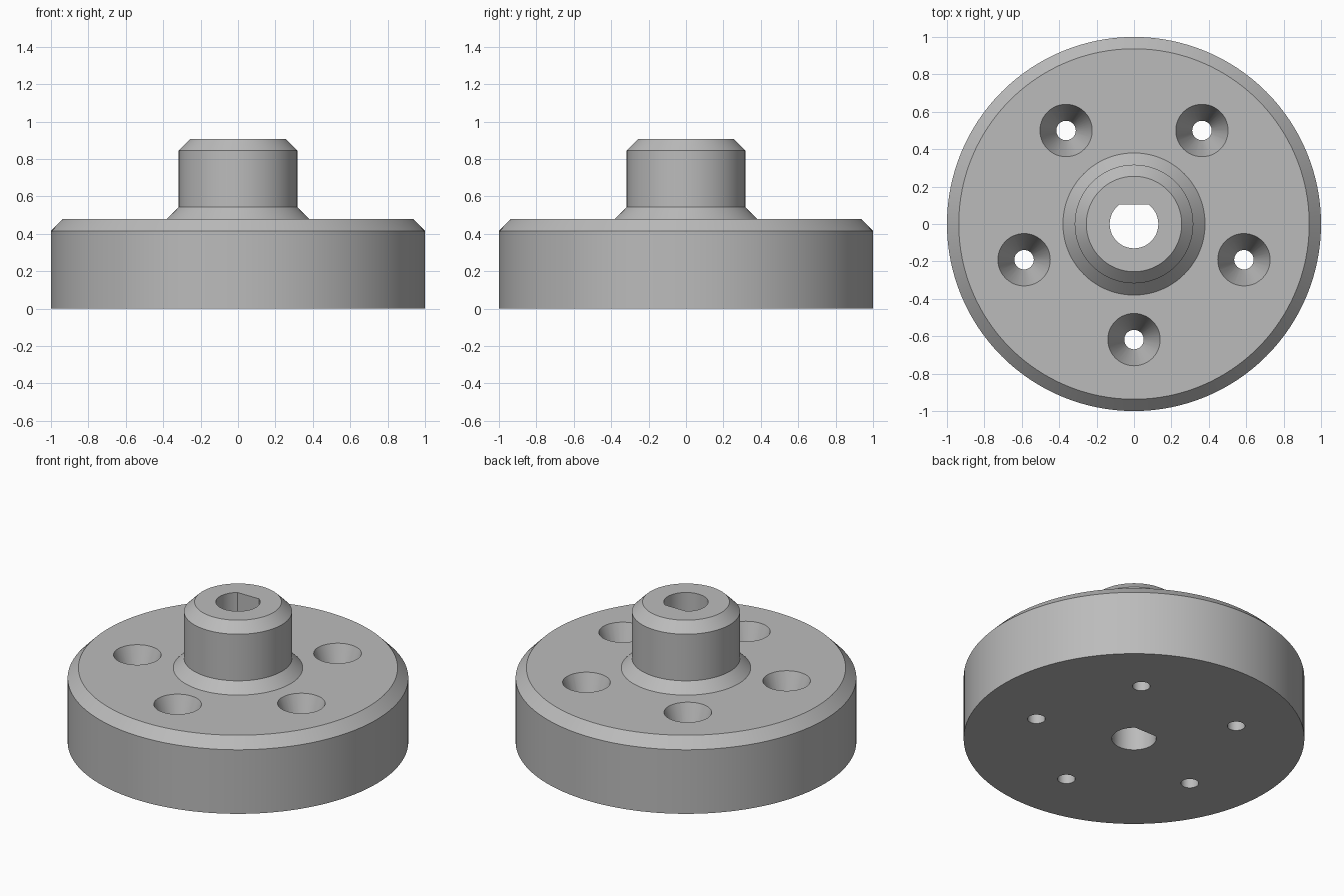
import bpy, bmesh, math

if "Cube" in bpy.data.objects:
    bpy.data.objects.remove(bpy.data.objects["Cube"])

SEG = 128
FLANGE_TOP = 0.48
HUB_TOP = 0.907

grey = bpy.data.materials.new("plain grey")
grey.diffuse_color = (0.5, 0.5, 0.5, 1)
grey.use_nodes = True
grey.node_tree.nodes["Principled BSDF"].inputs["Base Color"].default_value = grey.diffuse_color


def solid_from_rings(name, rings):
    """Closed solid made by bridging equal-length rings of points."""
    bm = bmesh.new()
    loops = [[bm.verts.new(p) for p in ring] for ring in rings]
    n = len(loops[0])
    for a, b in zip(loops, loops[1:]):
        for i in range(n):
            j = (i + 1) % n
            bm.faces.new((a[i], a[j], b[j], b[i]))
    bm.faces.new(loops[0][::-1])
    bm.faces.new(loops[-1])
    mesh = bpy.data.meshes.new(name)
    bm.to_mesh(mesh)
    bm.free()
    mesh.materials.append(grey)
    obj = bpy.data.objects.new(name, mesh)
    bpy.context.collection.objects.link(obj)
    return obj


def circle(r, z, n=SEG, cx=0, cy=0):
    return [(cx + r * math.cos(2 * math.pi * i / n),
             cy + r * math.sin(2 * math.pi * i / n), z) for i in range(n)]


# Flange and hub turned from one profile
profile = [(1, 0), (1, 0.415), (0.937, FLANGE_TOP), (0.38, FLANGE_TOP),
           (0.317, 0.543), (0.317, 0.845), (0.255, HUB_TOP)]
body = solid_from_rings("flanged_hub", [circle(r, z) for r, z in profile])

# D-shaped shaft bore: an arc closed by a flat on the back side
BORE_R, FLAT_Y = 0.13, 0.105
start = math.pi - math.asin(FLAT_Y / BORE_R)
sweep = 2 * math.pi - (math.pi - 2 * math.asin(FLAT_Y / BORE_R))
arc = [start + sweep * i / 64 for i in range(65)]
cutters = [solid_from_rings("bore_cutter", [
    [(BORE_R * math.cos(a), BORE_R * math.sin(a), z) for a in arc]
    for z in (-0.1, HUB_TOP + 0.1)])]

# Five countersunk screw holes
SINK_R, HOLE_R, SINK_DEPTH = 0.14, 0.052, 0.24
for k in range(5):
    a = math.radians(-90 + 72 * k)
    cx, cy = 0.618 * math.cos(a), 0.618 * math.sin(a)
    rings = [(HOLE_R, -0.1), (HOLE_R, FLANGE_TOP - SINK_DEPTH),
             (SINK_R, FLANGE_TOP), (SINK_R, FLANGE_TOP + 0.05)]
    cutters.append(solid_from_rings("screw_hole_cutter", [
        circle(r, z, 48, cx, cy) for r, z in rings]))

# Cut the openings and discard the cutters
bpy.context.view_layer.objects.active = body
body.select_set(True)
for c in cutters:
    c.hide_render = True
    mod = body.modifiers.new("cut", 'BOOLEAN')
    mod.operation = 'DIFFERENCE'
    mod.solver = 'EXACT'
    mod.object = c
    bpy.ops.object.modifier_apply(modifier=mod.name)
    bpy.data.objects.remove(c)

bpy.ops.object.shade_smooth_by_angle(angle=math.radians(15))
